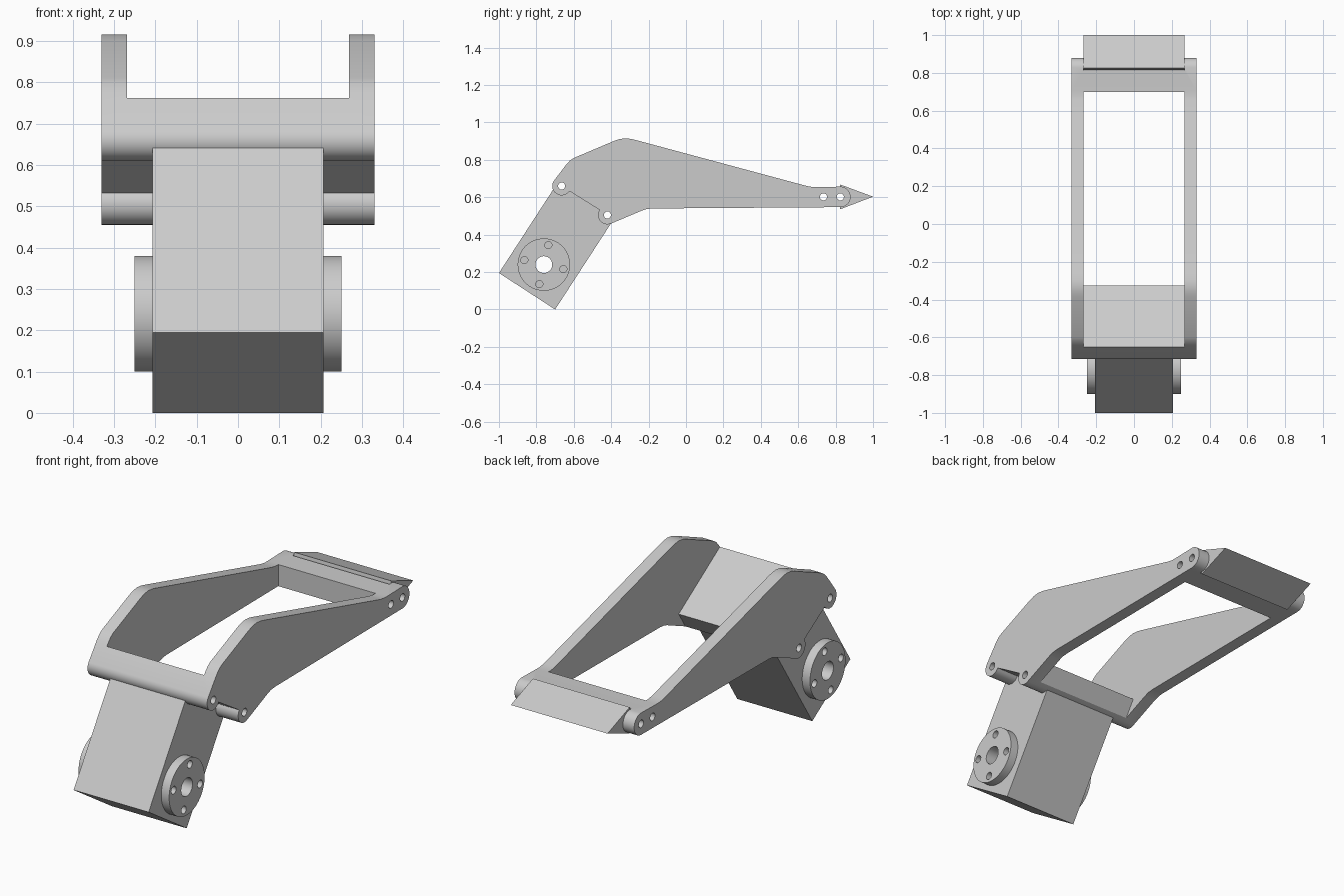
import bpy, bmesh
from math import cos, sin, radians

if "Cube" in bpy.data.objects:
    bpy.data.objects.remove(bpy.data.objects["Cube"])

TILT = radians(-33)                       # lean of the motor block
U = (cos(TILT), sin(TILT))
V = (-sin(TILT), cos(TILT))
PIN_A, PIN_B = (-0.665, 0.66), (-0.42, 0.505)
PIN_C, PIN_D = (0.735, 0.602), (0.825, 0.602)
HUB = (-0.76, 0.24)


def arc(c, r, a0, a1, n=14):
    angles = [radians(a0 + (a1 - a0) * i / n) for i in range(n + 1)]
    return [(c[0] + r * cos(a), c[1] + r * sin(a)) for a in angles]


def extrude(name, pts, x0, x1):
    """Extrude a side profile of (y, z) points from x0 to x1."""
    bm = bmesh.new()
    f = bm.faces.new([bm.verts.new((x0, y, z)) for y, z in pts])
    new = bmesh.ops.extrude_face_region(bm, geom=[f])["geom"]
    bmesh.ops.translate(bm, vec=(x1 - x0, 0, 0),
                        verts=[v for v in new if isinstance(v, bmesh.types.BMVert)])
    bmesh.ops.recalc_face_normals(bm, faces=bm.faces)
    me = bpy.data.meshes.new(name)
    bm.to_mesh(me)
    bm.free()
    ob = bpy.data.objects.new(name, me)
    bpy.context.collection.objects.link(ob)
    return ob


def disc(name, c, r, x0, x1, n=40):
    return extrude(name, arc(c, r, 0, 360, n)[:-1], x0, x1)


def cut(ob, cutter):
    cutter.hide_render = True
    m = ob.modifiers.new("cut", 'BOOLEAN')
    m.operation, m.solver, m.object = 'DIFFERENCE', 'EXACT', cutter
    bpy.context.view_layer.objects.active = ob
    bpy.ops.object.modifier_apply(modifier=m.name)
    bpy.data.objects.remove(cutter)


def bore(ob, c, r, x0=-0.6, x1=0.6, n=24):
    cut(ob, disc("bore", c, r, x0, x1, n))


# Motor block, leaning back and running up into the arm
corner = (-1.0, 0.195)
block = extrude("motor_block", [
    (corner[0] + U[0] * a + V[0] * b, corner[1] + U[1] * a + V[1] * b)
    for a, b in [(0, 0), (0.358, 0), (0.358, 0.577), (0, 0.577)]], -0.207, 0.207)
for c, r in [(HUB, 0.045), (PIN_A, 0.02), (PIN_B, 0.02)]:
    bore(block, c, r)

# Round hubs with a centre bore and four screw holes
hubs = []
for side, x0, x1 in [("left", -0.25, -0.207), ("right", 0.207, 0.25)]:
    hub = disc(side + "_hub", HUB, 0.14, x0, x1, 56)
    bore(hub, HUB, 0.045)
    for c in arc(HUB, 0.107, 77, 347, 3):
        bore(hub, c, 0.019)
    hubs.append(hub)

# Arm frame: one side profile, with the spaces between the rails cut out
outline = (arc(PIN_A, 0.05, 147, 327) + arc(PIN_B, 0.05, 147, 293)
           + [(-0.235, 0.529), (-0.21, 0.537), (-0.18, 0.54), (0.80, 0.547)]
           + arc(PIN_D, 0.055, -90, 85)
           + [(0.71, 0.654), (0.68, 0.654), (0.65, 0.659)]
           + [(-0.265, 0.905), (-0.295, 0.912), (-0.325, 0.915), (-0.355, 0.911)]
           + [(-0.385, 0.901), (-0.60, 0.81), (-0.62, 0.797), (-0.64, 0.775)])
arm = extrude("arm_frame", outline, -0.33, 0.33)
cut(arm, extrude("window", [(-0.808, 0.864), (-0.325, 0.55), (-0.4286, 0.39),
                            (0.70, 0.39), (0.70, 1.1), (-0.808, 1.1)], -0.268, 0.268))
cut(arm, extrude("tip_slot", [(0.812, 0.4), (1.1, 0.4), (1.1, 0.8), (0.812, 0.8)],
                 -0.268, 0.268))
for c in (PIN_A, PIN_B, PIN_C, PIN_D):
    bore(arm, c, 0.019)

# Pointed foot between the arm ends
foot = extrude("foot_wedge", [(0.825, 0.668), (0.813, 0.602), (0.825, 0.536),
                              (1.0, 0.603)], -0.267, 0.267)
bore(foot, PIN_D, 0.019)

# Smooth the round walls, keep hard edges
bpy.ops.object.select_all(action='DESELECT')
for ob in [block, arm, foot] + hubs:
    ob.select_set(True)
bpy.context.view_layer.objects.active = arm
bpy.ops.object.shade_smooth_by_angle(angle=radians(25))
